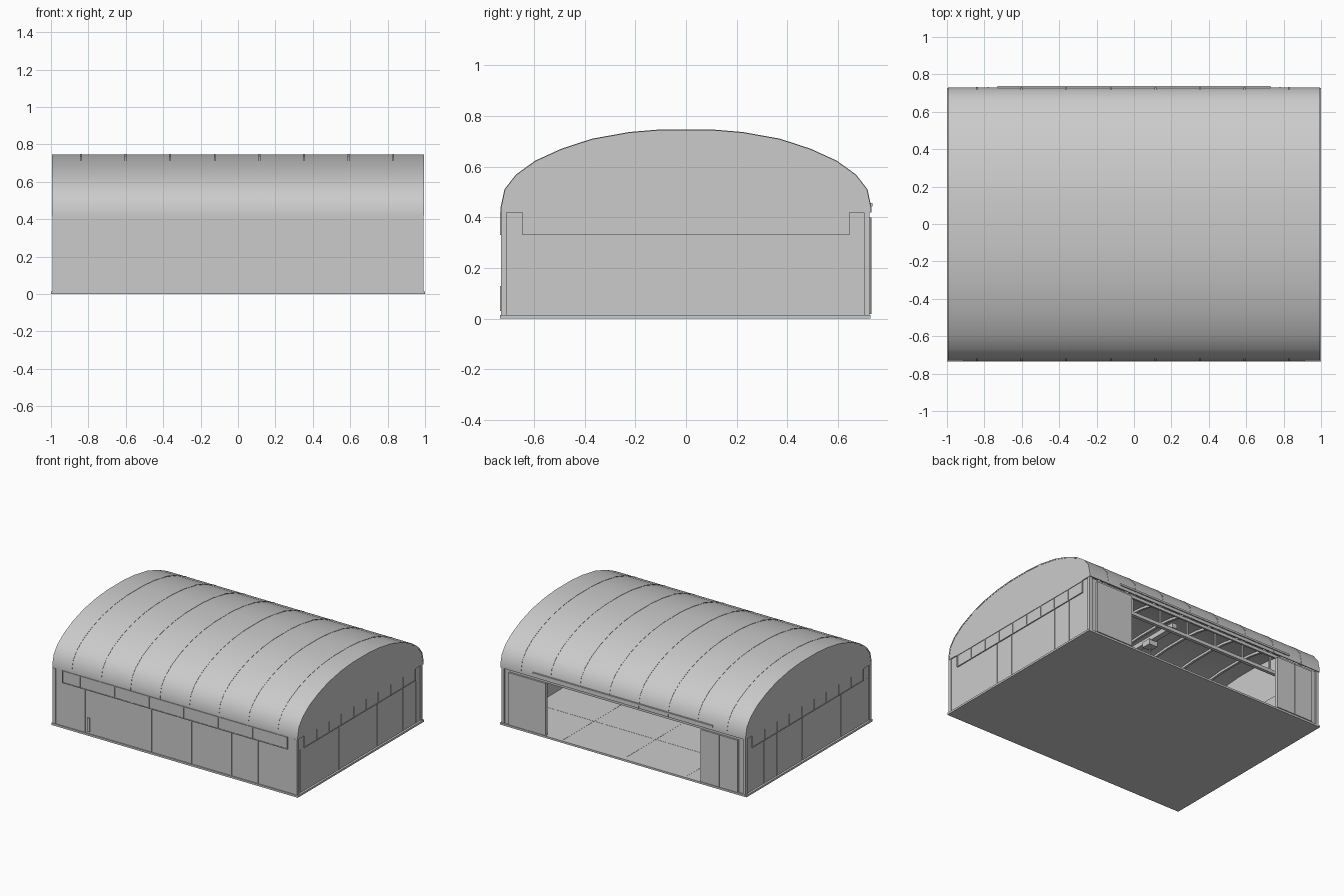
import bpy, bmesh, math

if "Cube" in bpy.data.objects:
    bpy.data.objects.remove(bpy.data.objects["Cube"])

grey = bpy.data.materials.new("light_grey")
grey.use_nodes = True
GREY = (0.6, 0.6, 0.6, 1)
grey.diffuse_color = GREY
grey.node_tree.nodes["Principled BSDF"].inputs["Base Color"].default_value = GREY


def finish(name, bm):
    bmesh.ops.recalc_face_normals(bm, faces=bm.faces)
    mesh = bpy.data.meshes.new(name)
    bm.to_mesh(mesh)
    bm.free()
    mesh.materials.append(grey)
    ob = bpy.data.objects.new(name, mesh)
    bpy.context.collection.objects.link(ob)
    return ob


def boxes(name, spans):
    """One object from (x0, x1, y0, y1, z0, z1) spans."""
    bm = bmesh.new()
    for x0, x1, y0, y1, z0, z1 in spans:
        verts = bmesh.ops.create_cube(bm, size=1)["verts"]
        for v in verts:
            v.co.x = x1 if v.co.x > 0 else x0
            v.co.y = y1 if v.co.y > 0 else y0
            v.co.z = z1 if v.co.z > 0 else z0
    return finish(name, bm)


def prism(name, outline, x_spans):
    """Extrude a closed y-z outline along x, once per span."""
    bm = bmesh.new()
    for x0, x1 in x_spans:
        face = bm.faces.new([bm.verts.new((x0, y, z)) for y, z in outline])
        new = bmesh.ops.extrude_face_region(bm, geom=[face])["geom"]
        bmesh.ops.translate(bm, vec=(x1 - x0, 0, 0),
                            verts=[v for v in new if isinstance(v, bmesh.types.BMVert)])
    return finish(name, bm)


def arch(offset):
    """Roof curve from front eave to back eave, pushed outwards by offset."""
    half = [(0.73, 0.42), (0.73, 0.44), (0.715, 0.51), (0.67, 0.568), (0.595, 0.622),
            (0.49, 0.67), (0.37, 0.709), (0.225, 0.735), (0.095, 0.746)]
    pts = [(-y, z) for y, z in half] + [(y, z) for y, z in reversed(half)]
    out = []
    for y, z in pts:
        dy, dz = y / 0.73 ** 2, max(z - 0.42, 0) / 0.33 ** 2
        n = math.hypot(dy, dz)
        out.append((y + offset * dy / n, z + offset * dz / n))
    return out


EAVE, FLOOR = 0.42, 0.014
WX, WY = 0.985, 0.727

# Floor slab with joints
boxes("floor_slab", [(-1, 1, -0.735, 0.728, 0, FLOOR)])
boxes("floor_joints", [(x - 0.002, x + 0.002, -0.7, 0.7, FLOOR, FLOOR + 0.001)
                       for x in (-0.5, 0, 0.5)]
      + [(-0.96, 0.96, y - 0.002, y + 0.002, FLOOR, FLOOR + 0.001) for y in (-0.35, 0, 0.35)])

# Walls
boxes("front_wall", [(-WX, WX, -WY, -WY + 0.015, FLOOR, EAVE)])
for name, s in (("left_wall", 1), ("right_wall", -1)):
    a, b = sorted((s * WX, s * (WX - 0.015)))
    boxes(name, [(a, b, -WY, 0.715, FLOOR, EAVE)])
boxes("back_wall", [(-WX, -0.63, 0.702, 0.715, FLOOR, EAVE),
                    (0.63, WX, 0.702, 0.715, FLOOR, EAVE),
                    (-0.63, 0.63, 0.702, 0.715, 0.398, EAVE)])
boxes("corner_posts", [(min(s * 0.968, s * 0.991), max(s * 0.968, s * 0.991), y, y + 0.022,
                        FLOOR, EAVE) for s in (-1, 1) for y in (-0.731, 0.702)])

# Cladding seams
SEAM = 0.0025
front_x = [-0.3 + 0.108 * i for i in range(-6, 12)]
boxes("front_seams", [(x - SEAM, x + SEAM, -WY - 0.002, -WY, FLOOR, 0.33) for x in front_x])
end_y = [-0.09 + 0.1485 * i for i in range(-4, 6)]
for name, s in (("left_seams", 1), ("right_seams", -1)):
    a, b = sorted((s * WX, s * (WX + 0.002)))
    boxes(name, [(a, b, y - SEAM, y + SEAM, FLOOR, 0.33) for y in end_y])

# Window bands: glazing plate with frame bars
WIN0, WIN1, BAR = 0.33, EAVE, 0.003


def window_band(name, half, panes, place):
    """place(u0, u1, depth, z0, z1) turns wall coordinates into a box span."""
    step = 2 * half / panes
    spans = [place(-half, half, 0.004, WIN0, WIN1)]
    spans += [place(-half, half, 0.008, z, z + 0.005) for z in (WIN0, WIN1 - 0.005)]
    spans += [place(-half + i * step - BAR, -half + i * step + BAR, 0.008, WIN0, WIN1)
              for i in range(panes + 1)]
    boxes(name, spans)


window_band("front_windows", 0.91, 13,
            lambda u0, u1, d, z0, z1: (u0, u1, -WY - d, -WY, z0, z1))
window_band("left_windows", 0.643, 9,
            lambda u0, u1, d, z0, z1: (WX, WX + d, u0, u1, z0, z1))
window_band("right_windows", 0.643, 9,
            lambda u0, u1, d, z0, z1: (-WX - d, -WX, u0, u1, z0, z1))

# Small box fixed low on the front wall
boxes("front_service_box", [(-0.71, -0.69, -0.735, -WY, 0.03, 0.13)])

# Sliding doors, parked open, and their overhead track
for name, s in (("left_door", 1), ("right_door", -1)):
    a, b = sorted((s * 0.63, s * 0.93))
    seam = s * 0.78
    boxes(name, [(a, b, 0.717, 0.73, 0.018, 0.4),
                 (seam - SEAM, seam + SEAM, 0.73, 0.733, 0.018, 0.4)])
boxes("door_track", [(-0.73, 0.73, 0.724, 0.737, 0.443, 0.456)])

# Arched roof shell, flat gable ends and roof bands
shell = prism("roof_shell", arch(0) + arch(-0.008)[::-1], [(-0.995, 0.995)])
prism("gable_ends", arch(-0.001), [(-0.993, -0.982), (0.982, 0.993)])
rib_x = [-0.84 + 0.2386 * i for i in range(8)]
bands = prism("roof_bands", arch(0.002) + arch(-0.001)[::-1],
              [(x - 0.005, x + 0.005) for x in rib_x])
prism("roof_ribs", arch(-0.007) + arch(-0.025)[::-1], [(x - 0.008, x + 0.008) for x in rib_x])
for ob in (shell, bands):
    bpy.ops.object.select_all(action='DESELECT')
    ob.select_set(True)
    bpy.context.view_layer.objects.active = ob
    bpy.ops.object.shade_smooth_by_angle(angle=math.radians(40))

# Overhead crane: runway rails, bridge and hoist
boxes("crane_rails", [(-WX, WX, y - 0.012, y + 0.012, 0.5, 0.525) for y in (-0.4, 0.4)])
boxes("crane_hangers", [(x - 0.006, x + 0.006, y - 0.006, y + 0.006, 0.52, 0.69)
                        for x in rib_x for y in (-0.4, 0.4)])
boxes("crane_bridge", [(-0.02, 0.02, -0.42, 0.42, 0.525, 0.56)])
boxes("crane_hoist", [(-0.035, 0.035, 0.13, 0.2, 0.49, 0.53), (-0.004, 0.004, 0.161, 0.169, 0.43, 0.5)])
